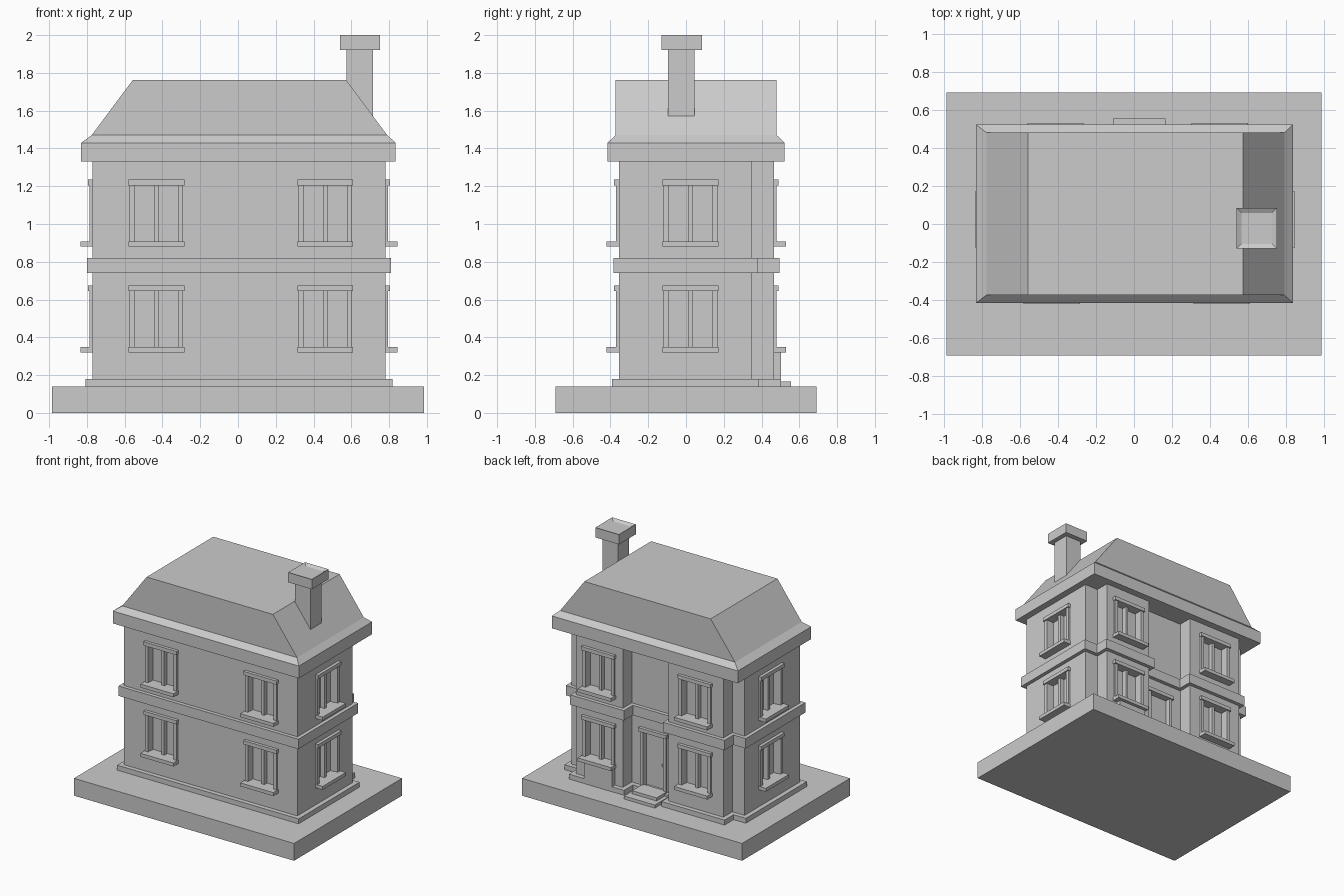
import bpy, bmesh
from math import radians
from mathutils import Matrix, Vector

cube = bpy.data.objects.get("Cube")
if cube:
    bpy.data.objects.remove(cube, do_unlink=True)

GREY = (0.6, 0.6, 0.6, 1)
stone = bpy.data.materials.new("plain grey")
stone.use_nodes = True
stone.diffuse_color = GREY
stone.node_tree.nodes["Principled BSDF"].inputs["Base Color"].default_value = GREY


def finish(name, bm):
    bmesh.ops.recalc_face_normals(bm, faces=bm.faces)
    mesh = bpy.data.meshes.new(name)
    bm.to_mesh(mesh)
    bm.free()
    mesh.materials.append(stone)
    obj = bpy.data.objects.new(name, mesh)
    bpy.context.collection.objects.link(obj)
    return obj


def add_box(bm, x, y, z, matrix=Matrix()):
    """Add a box given its (min, max) range on each axis."""
    size = Matrix.Diagonal((x[1] - x[0], y[1] - y[0], z[1] - z[0], 1))
    centre = Matrix.Translation((sum(x) / 2, sum(y) / 2, sum(z) / 2))
    return bmesh.ops.create_cube(bm, size=1, matrix=matrix @ centre @ size)["verts"]


def box(name, x, y, z):
    bm = bmesh.new()
    add_box(bm, x, y, z)
    return finish(name, bm)


def extrude_outline(name, points, vector):
    bm = bmesh.new()
    face = bm.faces.new([bm.verts.new(p) for p in points])
    new = bmesh.ops.extrude_face_region(bm, geom=[face])["geom"]
    bmesh.ops.translate(bm, vec=vector,
                        verts=[v for v in new if isinstance(v, bmesh.types.BMVert)])
    return finish(name, bm)


# House plan: a main block with two rear bays
LEFT, RIGHT, FRONT, REAR, BAY = -0.77, 0.78, -0.355, 0.35, 0.465
BAYS = ((-0.66, -0.17), (0.24, 0.66))


def storey(name, grow, z0, z1):
    plan = [(LEFT - grow, FRONT - grow), (RIGHT + grow, FRONT - grow), (RIGHT + grow, REAR + grow)]
    for a, b in reversed(BAYS):
        plan += [(b + grow, REAR + grow), (b + grow, BAY + grow),
                 (a - grow, BAY + grow), (a - grow, REAR + grow)]
    plan.append((LEFT - grow, REAR + grow))
    return extrude_outline(name, [(x, y, z0) for x, y in plan], Vector((0, 0, z1 - z0)))


box("ground_slab", (-0.985, 0.985), (-0.69, 0.69), (0, 0.14))
walls = storey("walls", 0, 0.13, 1.34)
storey("plinth", 0.037, 0.14, 0.18)
storey("floor_band", 0.03, 0.74, 0.82)

# Windows: recess cutter, jambs, lintel, sill and mullion, facing -y locally
places = [(x, FRONT, 0) for x in (-0.432, 0.462)]
places += [(x, BAY, 180) for x in (-0.413, 0.45)]
places += [(RIGHT, 0.024, 90), (LEFT, 0.024, -90)]
cutters = bmesh.new()
for i, (px, py, angle) in enumerate(places):
    for floor, z in (("lower", 0.32), ("upper", 0.88)):
        m = Matrix.Translation((px, py, z)) @ Matrix.Rotation(radians(angle), 4, "Z")
        add_box(cutters, (-0.115, 0.115), (-0.05, 0.05), (0.025, 0.325), m)
        bm = bmesh.new()
        for s in (-1, 1):
            add_box(bm, sorted((s * 0.115, s * 0.142)), (-0.015, 0.01), (0.025, 0.325), m)
        add_box(bm, (-0.148, 0.148), (-0.025, 0.01), (0.325, 0.355), m)
        add_box(bm, (-0.148, 0.148), (-0.065, 0.01), (0, 0.028), m)
        add_box(bm, (-0.012, 0.012), (0.012, 0.055), (0.02, 0.33), m)
        finish(f"{floor}_window_{i + 1}", bm)

# Door recess shares the cutter
DOOR = (-0.05, 0.13)
add_box(cutters, DOOR, (REAR - 0.03, REAR + 0.05), (0.18, 0.62))
cutter = finish("opening_cutter", cutters)
cutter.hide_render = True
cut = walls.modifiers.new("openings", "BOOLEAN")
cut.operation, cut.solver, cut.object = "DIFFERENCE", "EXACT", cutter
bpy.context.view_layer.objects.active = walls
bpy.ops.object.modifier_apply(modifier=cut.name)
bpy.data.objects.remove(cutter, do_unlink=True)

# Door surround, knob and steps
bm = bmesh.new()
for x in ((DOOR[0] - 0.025, DOOR[0]), (DOOR[1], DOOR[1] + 0.025)):
    add_box(bm, x, (REAR - 0.01, REAR + 0.015), (0.18, 0.62))
add_box(bm, (DOOR[0] - 0.035, DOOR[1] + 0.035), (REAR - 0.01, REAR + 0.025), (0.62, 0.65))
finish("door_surround", bm)
bm = bmesh.new()
bmesh.ops.create_uvsphere(bm, u_segments=12, v_segments=8, radius=0.012,
                          matrix=Matrix.Translation((DOOR[0] + 0.02, REAR - 0.018, 0.38)))
knob = finish("door_knob", bm)
knob.data.shade_smooth()
box("lower_step", (-0.11, 0.165), (REAR, 0.555), (0.13, 0.165))
box("upper_step", (-0.08, 0.14), (REAR, 0.49), (0.15, 0.19))
box("bay_planter", (0.31, 0.56), (BAY - 0.01, 0.503), (0.14, 0.33))

# Eave slab with a chamfered top, then the hipped-end roof
EAVE_TOP = 1.43
box("eave", (-0.83, 0.835), (-0.415, 0.522), (1.33, EAVE_TOP))
bm = bmesh.new()
for v in add_box(bm, (-0.83, 0.835), (-0.415, 0.522), (EAVE_TOP, 1.47)):
    if v.co.z > 1.45:
        v.co.x = 0.79 if v.co.x > 0 else -0.775
        v.co.y = 0.48 if v.co.y > 0 else -0.373
finish("eave_chamfer", bm)
profile = ((-0.775, 1.47), (0.79, 1.47), (0.573, 1.762), (-0.557, 1.762))
extrude_outline("roof", [(x, -0.373, z) for x, z in profile], Vector((0, 0.853, 0)))

# Chimney with a dished cap
box("chimney_stack", (0.575, 0.715), (-0.095, 0.045), (1.5, 1.93))
bm = bmesh.new()
add_box(bm, (0.54, 0.752), (-0.13, 0.085), (1.92, 2))
top = max(bm.faces, key=lambda f: f.calc_center_median().z)
bmesh.ops.inset_region(bm, faces=[top], thickness=0.037, depth=0)
for v in top.verts:
    v.co.z -= 0.015
finish("chimney_cap", bm)
